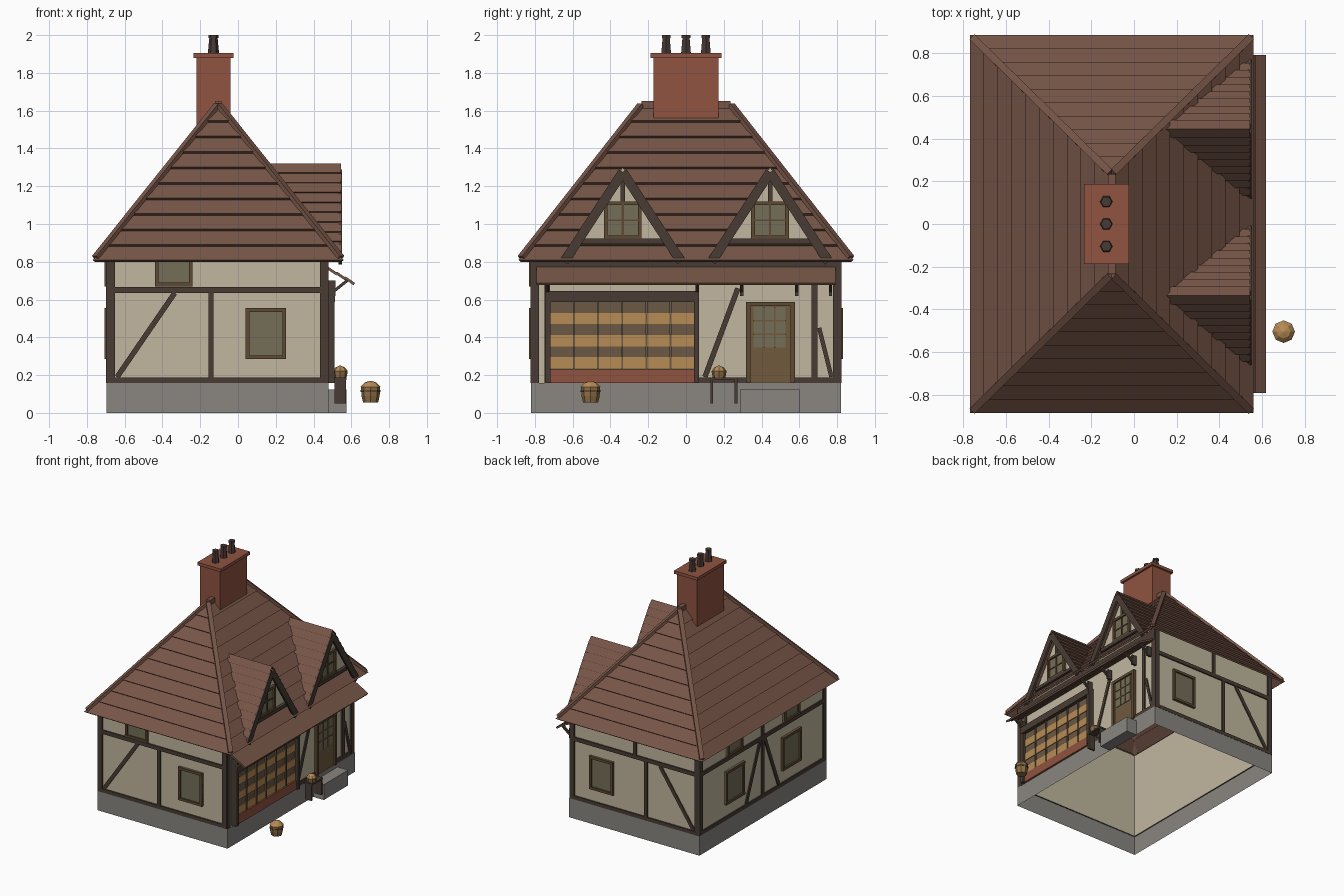
import bpy, bmesh
from math import cos, sin, pi
from mathutils import Vector as V, Matrix

if "Cube" in bpy.data.objects:
    bpy.data.objects.remove(bpy.data.objects["Cube"])

COL = dict(tile=(118, 86, 73), wall=(192, 182, 158), timber=(74, 63, 55), stone=(136, 133, 128),
           brick=(142, 84, 67), frame=(94, 75, 54), glass=(116, 109, 89), door=(112, 90, 64),
           tan=(182, 139, 86), shelf=(106, 89, 69), pot=(72, 60, 56), wicker=(142, 112, 72))
mats, parts = {}, {}
for k, c in COL.items():
    m = mats[k] = bpy.data.materials.new(k)
    m.diffuse_color = [(v / 255) ** 2.2 for v in c] + [1]
    m.use_nodes = True
    m.node_tree.nodes["Principled BSDF"].inputs["Base Color"].default_value = m.diffuse_color


def mesh(name, mat):
    if name not in parts:
        parts[name] = (bmesh.new(), mat)
    return parts[name][0]


def bar(name, mat, p0, p1, w, d, n):
    """Box from p0 to p1, w wide, rising d along n."""
    p0, p1, n = V(p0), V(p1), V(n)
    x = (p1 - p0).normalized()
    s = n.cross(x).normalized()
    n = x.cross(s)
    M = Matrix((x * (p1 - p0).length, s * w, n * d)).transposed().to_4x4()
    M.translation = (p0 + p1) / 2 + n * d / 2
    bmesh.ops.create_cube(mesh(name, mat), size=1, matrix=M)


def box(name, mat, x0, x1, y0, y1, z0, z1):
    bar(name, mat, (x0, (y0 + y1) / 2, z0), (x1, (y0 + y1) / 2, z0), y1 - y0, z1 - z0, (0, 0, 1))


def loft(name, mat, rows, closed):
    bm = mesh(name, mat)
    rows = [[bm.verts.new(p) for p in r] for r in rows]
    for a, b in zip(rows, rows[1:]):
        k = len(a)
        for i in range(k if closed else k - 1):
            j = (i + 1) % k
            bm.faces.new((a[i], a[j], b[j], b[i]))
    return rows


def lathe(name, mat, prof, cx, cy, seg):
    rows = loft(name, mat, [[(cx + r * cos(2 * pi * i / seg), cy + r * sin(2 * pi * i / seg), z)
                             for i in range(seg)] for r, z in prof], True)
    bm = mesh(name, mat)
    bm.faces.new(rows[0][::-1])
    bm.faces.new(rows[-1])


def ring(x0, x1, y0, y1, z):
    return [(x0, y0, z), (x1, y0, z), (x1, y1, z), (x0, y1, z)]


# Open foundation and wall shells
loft("foundation", "stone", [ring(-.695, .48, -.82, .82, 0), ring(-.695, .48, -.82, .82, .158),
                             ring(-.685, .465, -.81, .81, .158)], True)
loft("walls", "wall", [ring(-.685, .465, -.81, .81, z) for z in (.158, .87)], True)

# Wall frames: map (u, z) on a wall to space, plus outward normal
WALL = dict(front=(lambda u, z: (u, -.811, z), (0, -1, 0)), back=(lambda u, z: (u, .811, z), (0, 1, 0)),
            right=(lambda u, z: (.466, u, z), (1, 0, 0)), left=(lambda u, z: (-.686, u, z), (-1, 0, 0)),
            gable=(lambda u, z: (.486, u, z), (1, 0, 0)))


def rect(name, mat, w, u0, u1, z0, z1, d=.012):
    P, n = WALL[w]
    zm = (z0 + z1) / 2
    bar(name, mat, P(u0, zm), P(u1, zm), z1 - z0, d, n)


def brace(w, u0, z0, u1, z1, wd=.028):
    P, n = WALL[w]
    bar(w + "_timbers", "timber", P(u0, z0), P(u1, z1), wd, .009, n)


def window(w, u0, u1, z0, z1, cols=1, rows=1, f=.02):
    rect(w + "_glass", "glass", w, u0, u1, z0, z1, .008)
    nm = w + "_window_frames"
    for a in (u0, u1 - f):
        rect(nm, "frame", w, a, a + f, z0, z1, .02)
    for a in (z0, z1 - f):
        rect(nm, "frame", w, u0, u1, a, a + f, .021)
    for i in range(1, cols):
        u = u0 + (u1 - u0) * i / cols
        rect(nm, "frame", w, u - .006, u + .006, z0, z1, .015)
    for i in range(1, rows):
        z = z0 + (z1 - z0) * i / rows
        rect(nm, "frame", w, u0, u1, z - .005, z + .005, .014)


# Corner posts, sills, rails
for w, a, b in (("front", -.692, .474), ("back", -.692, .474), ("left", -.818, .818), ("right", -.818, .818)):
    t = w + "_timbers"
    rect(t, "timber", w, a, a + .04, .158, .85)
    rect(t, "timber", w, b - .04, b, .158, .85)
    rect(t, "timber", w, .07 if w == "right" else a, b, .158, .187, .011)
    if w != "right":
        rect(t, "timber", w, a, b, .635, .666, .011)
rect("right_timbers", "timber", "right", -.818, .818, .755, .85, .014)

# Front and back walls
for w, px in (("front", -.142), ("back", -.21)):
    rect(w + "_timbers", "timber", w, px - .013, px + .013, .187, .635)
    brace(w, -.64, .19, -.335, .635)
window("front", .04, .255, .285, .555)
window("front", -.44, -.24, .67, .86)
window("back", .08, .295, .285, .555)
rect("back_timbers", "timber", "back", -.125, -.1, .666, .85)
# Left wall, symmetric
for s in (-1, 1):
    u = s * .365
    window("left", u - .12, u + .12, .285, .555)
    window("left", u - .1, u + .1, .67, .86)
    brace("left", s * .03, .635, s * .21, .187)
rect("left_timbers", "timber", "left", -.014, .014, .187, .85)

# Right wall: posts, braces, shop front
for a, b in ((-.75, -.72), (.665, .695)):
    rect("right_timbers", "timber", "right", a, b, .158, .76)
brace("right", .1, .19, .275, .66)
brace("right", .705, .45, .77, .19, .022)
for a in (-.745, .043):
    rect("shop_frame", "timber", "right", a, a + .027, .158, .645, .045)
rect("shop_frame", "timber", "right", -.745, .07, .588, .645, .048)
rect("shop_sill", "brick", "right", -.72, .045, .158, .23, .03)
rect("shop_panel", "shelf", "right", -.72, .045, .23, .59, .018)
for z in (.235, .352, .47):
    rect("shop_goods", "tan", "right", -.718, .043, z, z + .06, .024)
for i in range(1, 6):
    u = -.72 + .1275 * i
    rect("shop_mullions", "shelf", "right", u - .005, u + .005, .23, .59, .03)

# Door with glazing and step
rect("door_leaf", "door", "right", .34, .555, .16, .57, .012)
for a, b, c, d in ((.318, .342, .158, .588), (.553, .577, .158, .588), (.318, .577, .565, .588)):
    rect("door_frame", "frame", "right", a, b, c, d, .025)
rect("door_glass", "glass", "right", .357, .527, .345, .56, .016)
for i in (1, 2):
    u, z = .357 + .17 * i / 3, .345 + .215 * i / 3
    rect("door_bars", "door", "right", u - .004, u + .004, .345, .56, .02)
    rect("door_bars", "door", "right", .357, .527, z - .004, z + .004, .02)
box("door_step", "stone", .478, .575, .285, .6, 0, .125)

# Awning in overlapping courses, with brackets
for i in range(3):
    x, z = .47 + .046 * i, .762 - .026 * i
    bar("awning", "tile", (x, 0, z), (x + .05, 0, z - .034), 1.585, .014, (.5, 0, .87))
for y in (-.735, .06, .295, .587, .765):
    bar("awning_brackets", "timber", (.505, y, .632), (.59, y, .7), .018, .016, (-.6, 0, .8))
    box("awning_brackets", "timber", .475, .515, y - .009, y + .009, .62, .7)

# Hipped roof in lapped courses
CX, Z0, Z1, N = -.105, .8, 1.62, 10


def hip(t, o=0):
    hx, hy, z = .65 * (1 - t) + .003 + o, .875 - .635 * t + o, Z0 + (Z1 - Z0) * t
    return ring(CX - hx, CX + hx, -hy, hy, z + o * .8)


rows = []
for i in range(N):
    rows += [hip(i / N), hip(i / N, .012)]
loft("main_roof", "tile", rows + [hip(1)], True)
for sy in (-1, 1):
    for sx in (-1, 1):
        bar("hip_caps", "tile", (CX + sx * .645, sy * .868, .815), (CX, sy * .235, 1.622), .034, .022,
            (sx * .6, sy * .6, .7))
box("ridge_cap", "tile", CX - .018, CX + .018, -.235, .235, 1.612, 1.65)

# Two gabled dormers
for c in (-.335, .445):
    for s in (-1, 1):
        rows = []
        for i in range(11):
            t = i / 10
            z = .8 + .52 * t
            y, xb = c + s * .335 * (1 - t), CX + (Z1 - z) * .65 / .82 - .02
            rows.append([(xb, y, z), (.545, y, z)])
            if i < 10:
                rows.append([(xb, y + s * .009, z + .005), (.545, y + s * .009, z + .005)])
        loft("dormer_roofs", "tile", rows, False)
        bar("dormer_bargeboards", "timber", (.532, c, 1.275), (.532, c + s * .31, .8), .05, .018, (1, 0, 0))
    bm = mesh("dormer_gables", "wall")
    bm.faces.new([bm.verts.new(p) for p in ((.485, c - .29, .85), (.485, c + .29, .85), (.485, c, 1.3))])
    window("gable", c - .1, c + .1, .92, 1.12, 2, 2)
    rect("gable_timbers", "timber", "gable", c - .24, c + .24, .895, .922, .024)
    rect("gable_timbers", "timber", "gable", c - .012, c + .012, 1.12, 1.27, .015)

# Chimney and pots
box("chimney_stack", "brick", -.22, -.04, -.173, .173, 1.4, 1.885)
box("chimney_cap", "brick", -.235, -.023, -.188, .188, 1.88, 1.905)
for y in (-.105, 0, .105):
    lathe("chimney_pots", "pot", [(.03, 1.9), (.022, 1.985), (.026, 1.985), (.026, 2.0)], -.13, y, 6)

# Side table with a small basket
box("table", "timber", .51, .575, .13, .275, .175, .188)
for y in (.13, .258):
    box("table", "timber", .512, .573, y, y + .014, .05, .178)
lathe("table_basket", "wicker", [(.034, .188), (.04, .222)], .541, .175, 8)
lathe("table_basket_heap", "tan", [(.039, .222), (.026, .24), (.004, .25)], .541, .175, 8)

# Barrel of goods
lathe("barrel", "wicker", [(.04, .055), (.048, .09), (.051, .14)], .702, -.505, 8)
lathe("barrel_rim", "frame", [(.051, .11), (.053, .11), (.053, .12), (.051, .12)], .702, -.505, 8)
lathe("barrel_heap", "tan", [(.053, .138), (.032, .16), (.004, .17)], .702, -.505, 8)

for name, (bm, mat) in parts.items():
    bmesh.ops.recalc_face_normals(bm, faces=bm.faces)
    me = bpy.data.meshes.new(name)
    bm.to_mesh(me)
    bm.free()
    me.materials.append(mats[mat])
    bpy.context.collection.objects.link(bpy.data.objects.new(name, me))
